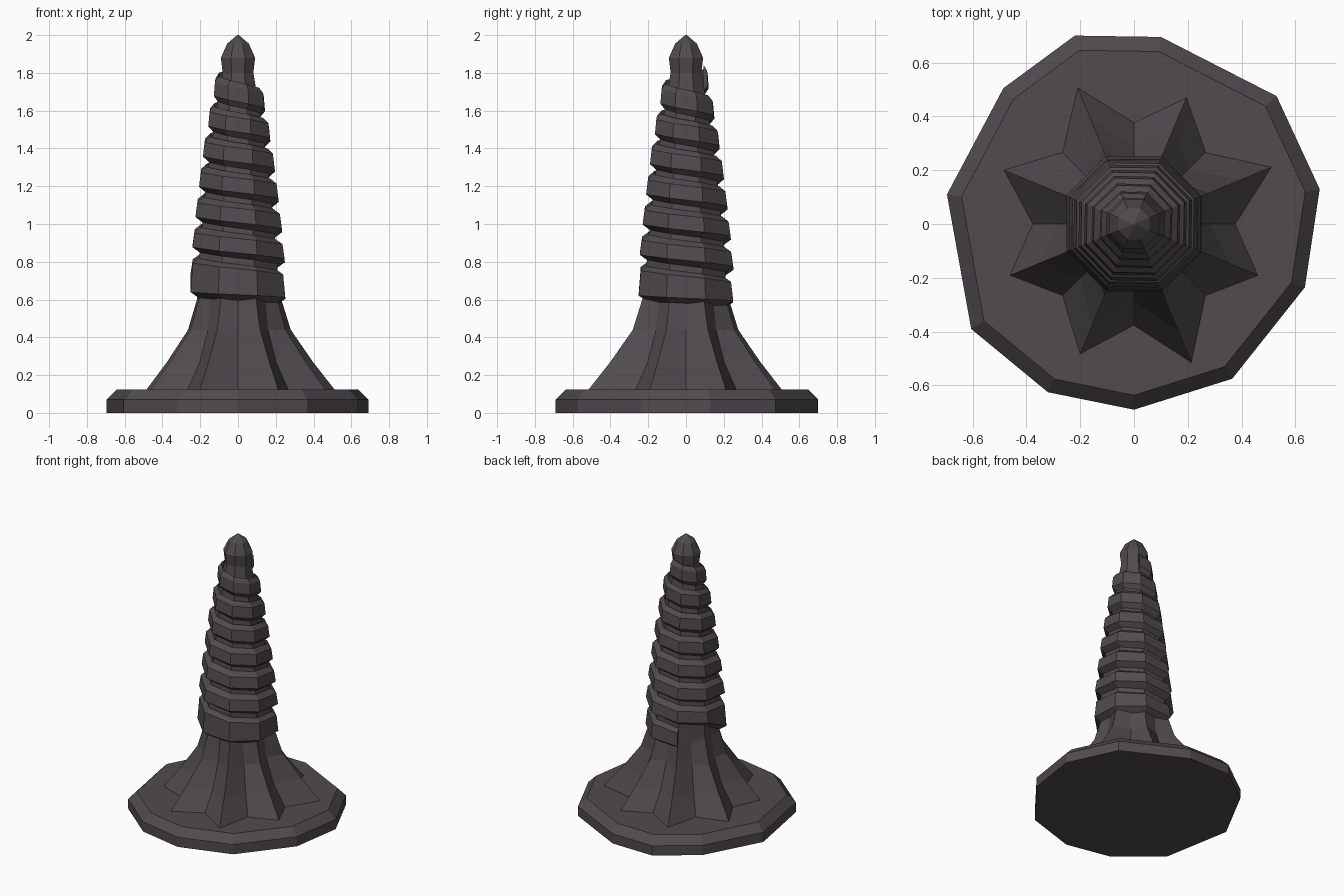
import bpy, math

if "Cube" in bpy.data.objects:
    bpy.data.objects.remove(bpy.data.objects["Cube"])

stone = bpy.data.materials.new("dark_grey_stone")
stone.diffuse_color = (0.082, 0.070, 0.076, 1)
stone.use_nodes = True
stone.node_tree.nodes["Principled BSDF"].inputs["Base Color"].default_value = stone.diffuse_color


def make(name, verts, faces):
    me = bpy.data.meshes.new(name)
    me.from_pydata(verts, [], faces)
    me.materials.append(stone)
    ob = bpy.data.objects.new(name, me)
    bpy.context.collection.objects.link(ob)
    return ob


def loft(name, rings):
    """Skin equal-length rings, listed bottom to top, and cap both ends."""
    n = len(rings[0])
    verts = [v for ring in rings for v in ring]
    faces = [(r * n + i, r * n + (i + 1) % n, (r + 1) * n + (i + 1) % n, (r + 1) * n + i)
             for r in range(len(rings) - 1) for i in range(n)]
    last = (len(rings) - 1) * n
    faces += [tuple(reversed(range(n))), tuple(range(last, last + n))]
    return make(name, verts, faces)


def polar(r, deg, z):
    a = math.radians(deg)
    return (r * math.cos(a), r * math.sin(a), z)


def lerp_table(table, x):
    for (x0, y0), (x1, y1) in zip(table, table[1:]):
        if x <= x1:
            return y0 + (y1 - y0) * max(0, x - x0) / (x1 - x0)
    return table[-1][1]


# Irregular base slab with a chamfered rim
outline = [(0.69, 0.13), (0.53, 0.475), (0.10, 0.695), (-0.22, 0.70), (-0.485, 0.505), (-0.695, 0.11),
           (-0.605, -0.39), (-0.32, -0.625), (0.0, -0.69), (0.365, -0.575), (0.635, -0.235)]
loft("base_slab", [[(x * s, y * s, z) for x, y in outline]
                   for s, z in ((1, 0), (1, 0.07), (0.922, 0.125))])

# Flared root: eight-pointed star that narrows into the shaft
tips = [0.565, 0.52, 0.56, 0.535, 0.51, 0.535, 0.57, 0.51]
profile = [(0.11, 1.0, 0.385), (0.27, 0.76, 0.285), (0.44, 0.535, 0.225), (0.60, 0.44, 0.205), (0.70, 0.40, 0.20)]
rings = []
for z, tip, valley in profile:
    ring = []
    for i in range(8):
        ring.append(polar(valley, 45 * i, z))
        ring.append(polar(tips[i] * tip, 45 * i + 22.5, z))
    rings.append(ring)
loft("flared_root", rings)

# Tapering core with the pointed tip
core = [(0.60, 0.225), (0.80, 0.225), (1.20, 0.185), (1.60, 0.125), (1.80, 0.088),
        (1.88, 0.098), (1.955, 0.062), (1.999, 0.006), (2.0, 0.001)]
loft("core_and_tip", [[polar(r, 45 * i + 22.5, z) for i in range(8)] for z, r in core])

# Spiral thread, eight steps per turn, climbing clockwise
outer = [(0.60, 0.27), (0.80, 0.272), (1.0, 0.253), (1.2, 0.228), (1.4, 0.20), (1.6, 0.162), (1.78, 0.125)]
steps, pitch = 57, 0.16
verts, faces = [], []
for k in range(steps + 1):
    z = 0.635 + pitch * k / 8
    deg = 112.5 - 45 * k
    r = lerp_table(outer, z)
    inner = r * 0.80
    low = z - 0.038
    if k <= 6:                      # first turn is a tall collar
        low = min(low, 0.585 + 0.009 * k)
    verts += [polar(inner, deg, low - 0.035), polar(r, deg, low),
              polar(r * 0.955, deg, z + 0.038), polar(inner, deg, z + 0.066)]
    if k:
        a, b = 4 * (k - 1), 4 * k
        faces += [(b + j, a + j, a + (j + 1) % 4, b + (j + 1) % 4)[::-1] for j in range(4)]
e = 4 * steps
faces += [(0, 1, 2, 3), (e + 3, e + 2, e + 1, e)]
thread = make("spiral_thread", verts, faces)

# Consistent outward normals on the thread
import bmesh
bm = bmesh.new()
bm.from_mesh(thread.data)
bmesh.ops.recalc_face_normals(bm, faces=bm.faces)
bm.to_mesh(thread.data)
bm.free()
